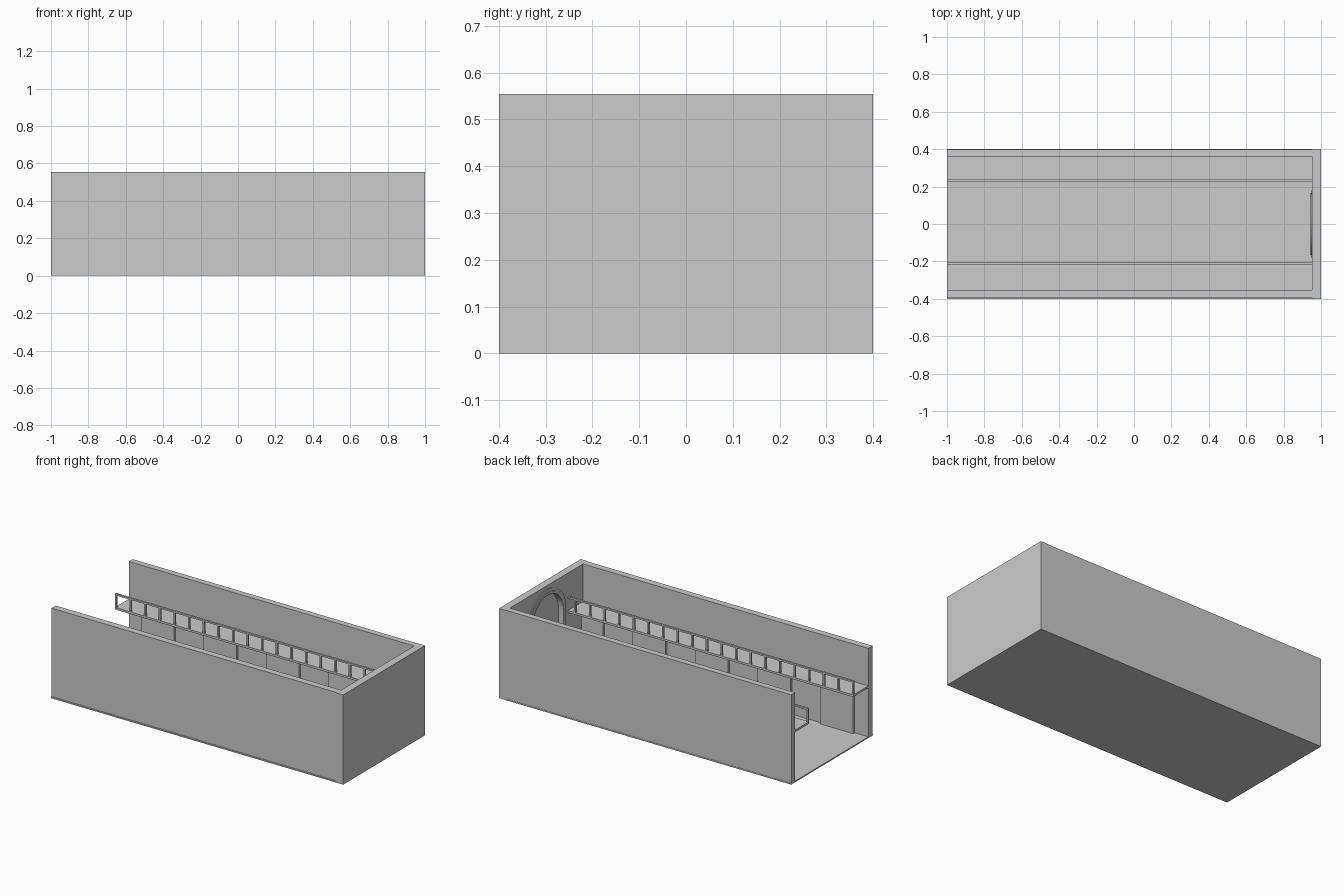
import bpy, bmesh, math

if "Cube" in bpy.data.objects:
    bpy.data.objects.remove(bpy.data.objects["Cube"])

X0, X1 = -1.0, 0.953      # open end and inner face of the end wall
FLOOR, TOP = 0.008, 0.555


def add_boxes(bm, boxes):
    for x0, x1, y0, y1, z0, z1 in boxes:
        y0, y1 = min(y0, y1), max(y0, y1)
        verts = bmesh.ops.create_cube(bm, size=1)["verts"]
        for v in verts:
            v.co.x = x0 if v.co.x < 0 else x1
            v.co.y = y0 if v.co.y < 0 else y1
            v.co.z = z0 if v.co.z < 0 else z1


def finish(name, bm):
    bmesh.ops.recalc_face_normals(bm, faces=bm.faces)
    mesh = bpy.data.meshes.new(name)
    bm.to_mesh(mesh)
    bm.free()
    ob = bpy.data.objects.new(name, mesh)
    bpy.context.collection.objects.link(ob)
    return ob


def boxes_object(name, boxes):
    bm = bmesh.new()
    add_boxes(bm, boxes)
    return finish(name, bm)


def arch_points(r, spring, base, n=20):
    arc = [(r * math.cos(math.pi * i / n), spring + r * math.sin(math.pi * i / n))
           for i in range(n + 1)]
    return [(r, base)] + arc + [(-r, base)]


# Floor slab and side walls
boxes_object("floor", [(X0, 1, -0.4, 0.4, 0, FLOOR)])
boxes_object("left_wall", [(X0, X1, 0.361, 0.398, FLOOR, TOP)])
boxes_object("right_wall", [(X0, X1, -0.395, -0.354, FLOOR, TOP)])

# End wall with a shallow arched recess
end_wall = boxes_object("end_wall", [(X1, 1, -0.4, 0.4, FLOOR, TOP)])
bm = bmesh.new()
face = bm.faces.new([bm.verts.new((X1 - 0.05, y, z))
                     for y, z in arch_points(0.15, 0.35, FLOOR - 0.02)])
ext = bmesh.ops.extrude_face_region(bm, geom=[face])["geom"]
for v in ext:
    if isinstance(v, bmesh.types.BMVert):
        v.co.x = X1 + 0.025
cutter = finish("arch_cutter", bm)
cutter.hide_render = True
cutter.hide_set(True)
mod = end_wall.modifiers.new("recess", "BOOLEAN")
mod.object = cutter
mod.operation = "DIFFERENCE"
mod.solver = "EXACT"

# Raised arch surround, in two steps
for name, r_out, r_in, depth in (("arch_outer_trim", 0.183, 0.165, 0.005),
                                 ("arch_inner_trim", 0.165, 0.15, 0.009)):
    bm = bmesh.new()
    rows = []
    for (yo, zo), (yi, zi) in zip(arch_points(r_out, 0.35, FLOOR),
                                  arch_points(r_in, 0.35, FLOOR)):
        rows.append([bm.verts.new(c) for c in (
            (X1, yo, zo), (X1 - depth, yo, zo), (X1 - depth, yi, zi), (X1, yi, zi))])
    for a, b in zip(rows, rows[1:]):
        for k in range(4):
            bm.faces.new((a[k], a[(k + 1) % 4], b[(k + 1) % 4], b[k]))
    bm.faces.new(rows[0])
    bm.faces.new(rows[-1])
    finish(name, bm)

# Galleries on both sides: deck, railing and wall panels below
for side, wall, edge, rail_in in (("left", 0.361, 0.225, 0.237),
                                  ("right", -0.354, -0.207, -0.219)):
    s = 1 if wall > 0 else -1
    boxes_object(side + "_deck", [(X0, X1, edge, wall, 0.31, 0.323)])

    rails = [(X0, X1, edge, rail_in, 0.398, 0.408)]
    for i in range(20):
        x = X0 + i * 0.1
        rails.append((x, x + 0.01, edge, rail_in, 0.323, 0.398))
    boxes_object(side + "_railing", rails)

    panels = []
    for i in range(5):
        x = -0.907 + i * 0.428
        panels.append((x, min(x + 0.226, X1), wall - s * 0.015, wall, FLOOR, 0.31))
    boxes_object(side + "_wall_panels", panels)
